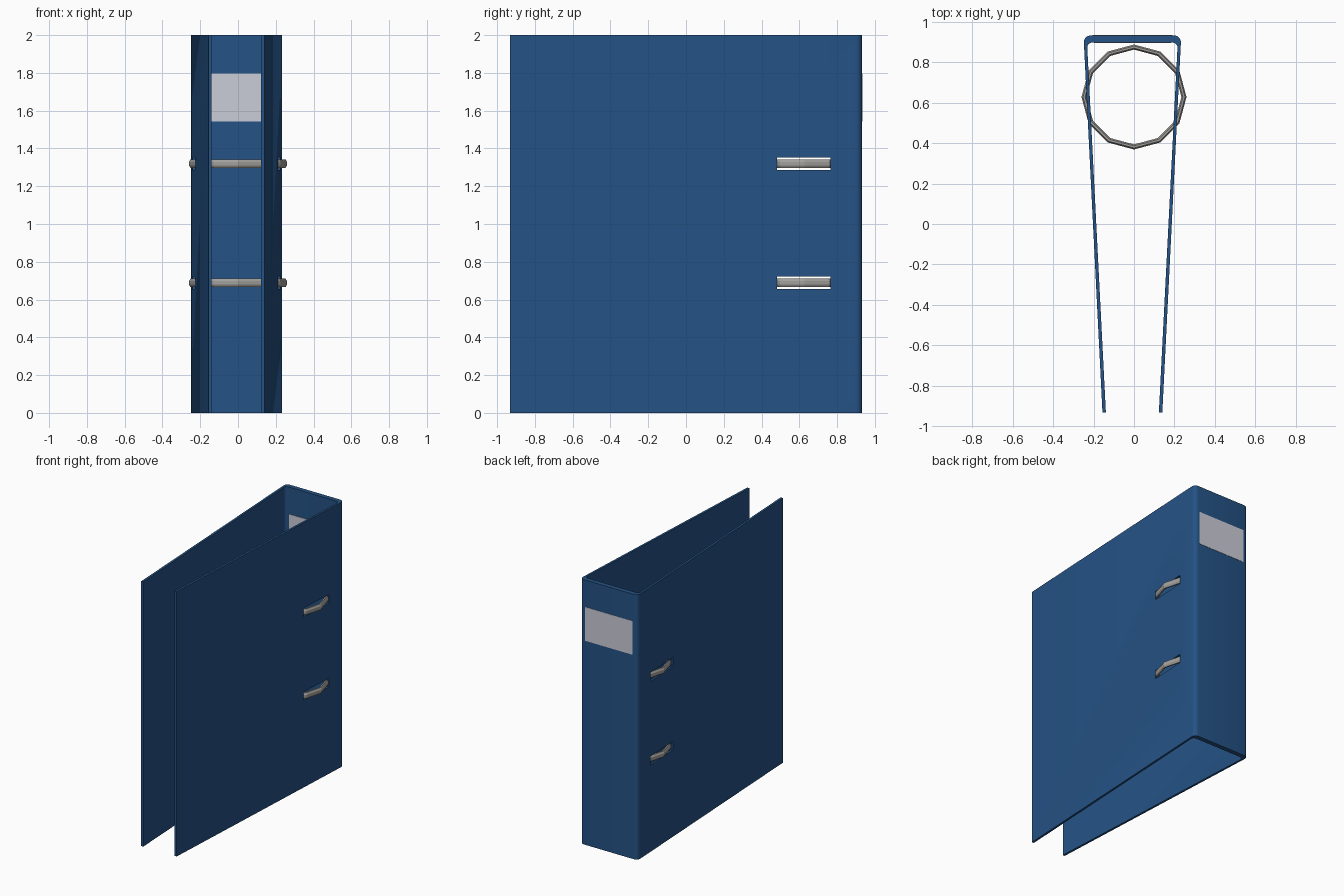
import bpy, bmesh, math

if "Cube" in bpy.data.objects:
    bpy.data.objects.remove(bpy.data.objects["Cube"])

CX = -0.008                # folder is slightly off-centre from the rings
RING_Y = 0.628
RING_Z = (0.688, 1.32)


def material(name, rgb):
    m = bpy.data.materials.new(name)
    m.diffuse_color = (*rgb, 1)
    m.use_nodes = True
    m.node_tree.nodes["Principled BSDF"].inputs["Base Color"].default_value = m.diffuse_color
    return m


BLUE = material("blue_board", (0.018, 0.085, 0.235))
GREY = material("label_grey", (0.60, 0.61, 0.69))
METAL = material("ring_metal", (0.36, 0.35, 0.33))


def finish(name, bm, mat):
    bmesh.ops.recalc_face_normals(bm, faces=bm.faces)
    me = bpy.data.meshes.new(name)
    bm.to_mesh(me)
    bm.free()
    if mat:
        me.materials.append(mat)
    ob = bpy.data.objects.new(name, me)
    bpy.context.collection.objects.link(ob)
    return ob


def extrude_profile(name, pts, depth, mat):
    bm = bmesh.new()
    face = bm.faces.new([bm.verts.new(p) for p in pts])
    new = bmesh.ops.extrude_face_region(bm, geom=[face])["geom"]
    bmesh.ops.translate(bm, vec=depth, verts=[v for v in new if isinstance(v, bmesh.types.BMVert)])
    return finish(name, bm, mat)


def box(name, lo, hi, mat=None):
    pts = [(lo[0], lo[1], lo[2]), (hi[0], lo[1], lo[2]), (hi[0], hi[1], lo[2]), (lo[0], hi[1], lo[2])]
    return extrude_profile(name, pts, (0, 0, hi[2] - lo[2]), mat)


def arc(cx, cy, r, n=5):
    return [(cx + r * math.cos(a), cy + r * math.sin(a))
            for a in (math.pi / 2 * i / n for i in range(n + 1))]


# Folder: two covers and a rounded spine as one U-shaped profile
outer = [(0.148, -0.932)] + arc(0.208, 0.9, 0.032)
inner = [(0.131, -0.932)] + arc(0.199, 0.873, 0.024)
outline = (outer + [(-x, y) for x, y in reversed(outer)]
           + [(-x, y) for x, y in inner] + list(reversed(inner)))
folder = extrude_profile("folder", [(x + CX, y, 0) for x, y in outline], (0, 0, 2), BLUE)

# Slots through both covers for the rings
for z in RING_Z:
    cutter = box("slot_cutter", (-0.4, 0.482, z - 0.033), (0.4, 0.766, z + 0.033))
    cutter.hide_render = True
    mod = folder.modifiers.new("slot", 'BOOLEAN')
    mod.operation = 'DIFFERENCE'
    mod.solver = 'EXACT'
    mod.object = cutter
    bpy.context.view_layer.objects.active = folder
    bpy.ops.object.modifier_apply(modifier=mod.name)
    bpy.data.objects.remove(cutter)

bpy.ops.object.select_all(action='DESELECT')
folder.select_set(True)
bpy.ops.object.shade_smooth_by_angle(angle=math.radians(30))

# Spine label, visible outside and inside
box("label_outside", (CX - 0.198, 0.930, 1.542), (CX + 0.198, 0.934, 1.797), GREY)
box("label_inside", (CX - 0.190, 0.894, 1.542), (CX + 0.190, 0.898, 1.797), GREY)

# Twelve-sided metal rings with a flattened tube
for i, z in enumerate(RING_Z):
    bm = bmesh.new()
    n, m = 12, 8
    loops = []
    for k in range(n):
        a = 2 * math.pi * k / n
        loop = []
        for j in range(m):
            b = 2 * math.pi * (j + 0.5) / m
            r = 0.247 + 0.0135 * math.cos(b)
            loop.append(bm.verts.new((r * math.cos(a), RING_Y + r * math.sin(a), z + 0.0245 * math.sin(b))))
        loops.append(loop)
    for k in range(n):
        p, q = loops[k], loops[(k + 1) % n]
        for j in range(m):
            bm.faces.new((p[j], q[j], q[(j + 1) % m], p[(j + 1) % m]))
    finish("ring_%d" % (i + 1), bm, METAL)
